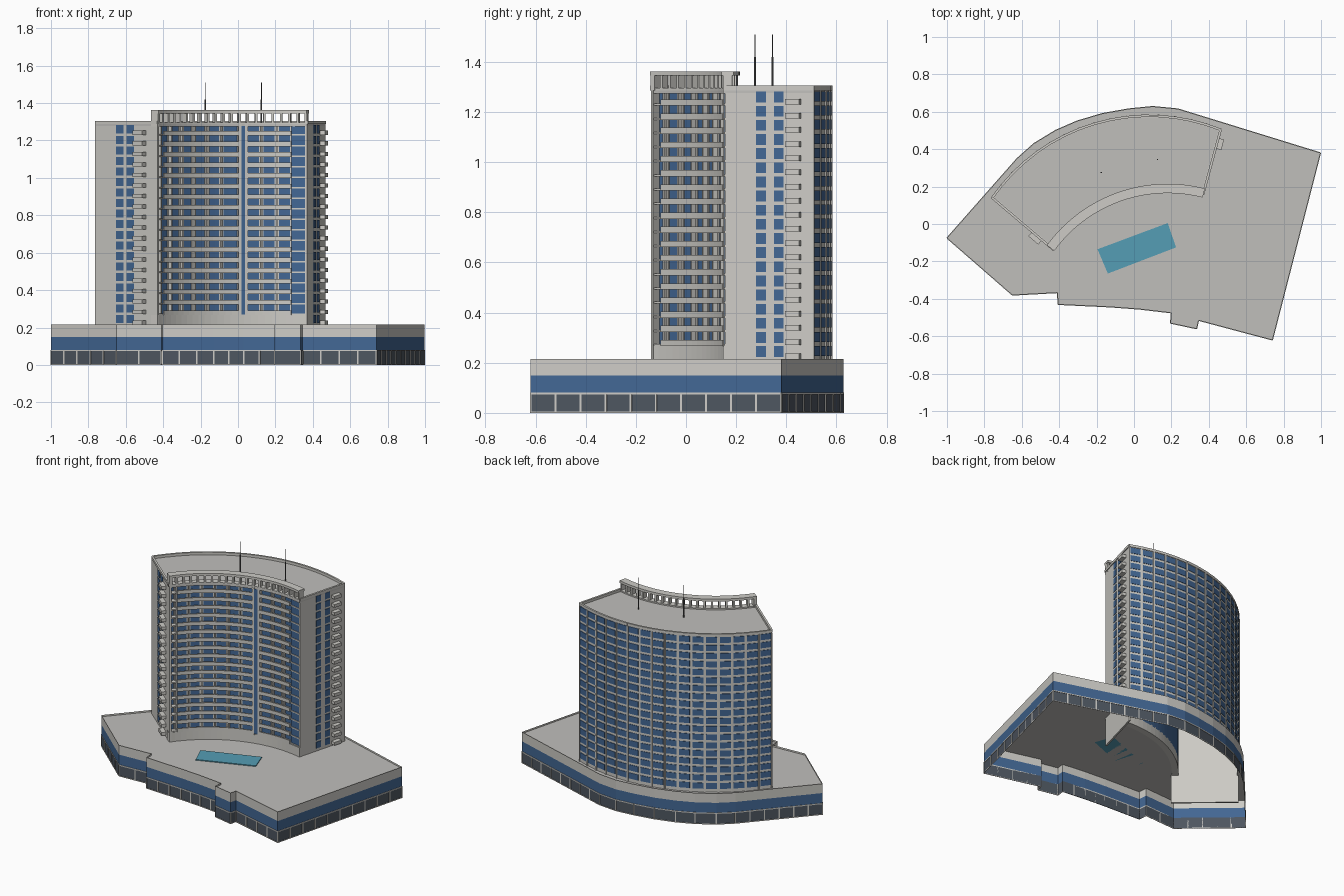
import bpy, bmesh, math
from mathutils import Vector

if "Cube" in bpy.data.objects:
    bpy.data.objects.remove(bpy.data.objects["Cube"])


def material(name, rgb):
    m = bpy.data.materials.new(name)
    m.diffuse_color = (*rgb, 1)
    m.use_nodes = True
    m.node_tree.nodes["Principled BSDF"].inputs["Base Color"].default_value = m.diffuse_color
    return m


CONCRETE = material("light_concrete", (0.61, 0.60, 0.565))
DECK = material("deck_grey", (0.53, 0.52, 0.50))
GLASS = material("blue_glass", (0.055, 0.135, 0.295))
SHOP = material("dark_shop_glass", (0.076, 0.093, 0.117))
WATER = material("pool_water", (0.09, 0.34, 0.46))
METAL = material("antenna_metal", (0.13, 0.13, 0.13))

Z0, ROOF, FLOORS = 0.215, 1.287, 19
PITCH = (ROOF - Z0) / FLOORS
levels = [Z0 + PITCH * i for i in range(FLOORS)]


def finish(bm, name, mats, recalc=True):
    if recalc:
        bmesh.ops.recalc_face_normals(bm, faces=bm.faces[:])
    me = bpy.data.meshes.new(name)
    bm.to_mesh(me)
    bm.free()
    for m in mats:
        me.materials.append(m)
    ob = bpy.data.objects.new(name, me)
    bpy.context.collection.objects.link(ob)
    return ob


def prism(bm, pts, z0, z1):
    lo = [bm.verts.new((x, y, z0)) for x, y in pts]
    hi = [bm.verts.new((x, y, z1)) for x, y in pts]
    n = len(pts)
    bm.faces.new(lo[::-1])
    bm.faces.new(hi)
    for i in range(n):
        j = (i + 1) % n
        bm.faces.new((lo[i], lo[j], hi[j], hi[i]))


def plate(bm, p, q, t0, t1, z0, z1, d1, d0=0.0):
    """Box along segment p-q, from offset d0 to d1 on its outward (right) side."""
    p, q = Vector(p), Vector(q)
    d = (q - p).normalized()
    n = Vector((d.y, -d.x))
    a, b = p.lerp(q, t0), p.lerp(q, t1)
    prism(bm, [a + n * d1, b + n * d1, b + n * d0, a + n * d0], z0, z1)


def arc(c, r, a0, a1, n):
    return [(c[0] + r * math.cos(math.radians(a0 + (a1 - a0) * i / n)),
             c[1] + r * math.sin(math.radians(a0 + (a1 - a0) * i / n))) for i in range(n + 1)]


FC = (0.18, -0.585)          # centre of the concave front


def ring(bm, r0, r1, a0, a1, z0, z1):
    n = max(1, round((a1 - a0) / 2.8))
    prism(bm, arc(FC, r1, a0, a1, n) + arc(FC, r0, a0, a1, n)[::-1], z0, z1)


# Outlines, counter-clockwise
A, C = (-0.76, 0.14), (0.465, 0.505)
D, E = (-0.43, -0.14), (0.37, 0.155)
back = arc((0.08, -0.44), 1.02, 67.8, 145.4, 16)
back[0], back[-1] = C, A
front = arc(FC, 0.757, 75.6, 143.9, 24)
footprint = back + front[::-1]
podium = [(-1, -.075), (-.65, -.38), (-.41, -.367), (-.405, -.43), (-.13, -.443), (.03, -.455),
          (.20, -.475), (.195, -.53), (.335, -.56), (.345, -.515), (.74, -.62), (.997, .38),
          (.235, .615), (.10, .628), (-.03, .615), (-.17, .59), (-.305, .55), (-.42, .50),
          (-.535, .43), (-.625, .35)]
pod_edges = list(zip(podium, podium[1:] + podium[:1]))

# Podium walls: bands coloured by height
bm = bmesh.new()
bands = [0, 0.08, 0.15, 0.215]
rings = [[bm.verts.new((x, y, z)) for x, y in podium] for z in bands]
for k in range(3):
    for i in range(len(podium)):
        j = (i + 1) % len(podium)
        f = bm.faces.new((rings[k][i], rings[k][j], rings[k + 1][j], rings[k + 1][i]))
        f.material_index = k
finish(bm, "podium_walls", [SHOP, GLASS, CONCRETE], False)

# Shopfront frames
bm = bmesh.new()
for p, q in pod_edges:
    L = (Vector(q) - Vector(p)).length
    n = max(1, round(L / 0.1))
    w = 0.004 / L
    for i in range(n + 1):
        t = i / n
        plate(bm, p, q, max(0, t - w), min(1, t + w), 0, 0.08, 0.003)
    plate(bm, p, q, 0, 1, 0, 0.005, 0.003)
    plate(bm, p, q, 0, 1, 0.074, 0.081, 0.003)
finish(bm, "shopfront_frames", [CONCRETE])

# Deck with the tower footprint left open
bm = bmesh.new()
edges = []
for loop in (podium, footprint):
    vs = [bm.verts.new((x, y, 0.203)) for x, y in loop]
    edges += [bm.edges.new((vs[i], vs[(i + 1) % len(vs)])) for i in range(len(vs))]
bmesh.ops.triangle_fill(bm, use_beauty=True, edges=edges, normal=(0, 0, 1))
for f in bm.faces:
    if f.normal.z < 0:
        f.normal_flip()
finish(bm, "podium_deck", [DECK], False)

# Pool
bm = bmesh.new()
prism(bm, [(.18, .005), (-.195, -.135), (-.14, -.265), (.225, -.125)], 0.203, 0.209)
finish(bm, "pool", [WATER])

# Tower shell: curved back wall and end walls that run down to the ground
bm = bmesh.new()
inner = arc((0.08, -0.44), 1.01, 67.8, 145.4, 16)
prism(bm, back + inner[::-1], 0.2, ROOF)
plate(bm, A, D, 0, 1, 0, ROOF, 0, -0.012)
plate(bm, E, C, 0, 1, 0, ROOF, 0, -0.012)
finish(bm, "tower_walls", [CONCRETE])

bm = bmesh.new()
prism(bm, footprint, ROOF - 0.01, ROOF)
finish(bm, "tower_roof", [DECK])

# Back and end windows
bays = list(zip(back, back[1:]))
bm = bmesh.new()
for z in levels:
    for p, q in bays:
        plate(bm, p, q, 0.10, 0.90, z + 0.012, z + 0.052, 0.003)
    for p, q, spans in ((A, D, ((.33, .45), (.5, .62))), (E, C, ((.36, .47), (.56, .67)))):
        for t0, t1 in spans:
            plate(bm, p, q, t0, t1, z + 0.008, z + 0.051, 0.003)
finish(bm, "back_and_end_windows", [GLASS])

# Back pilasters, parapet
bm = bmesh.new()
for p, q in bays:
    plate(bm, p, q, 0, 0.06, Z0 - 0.012, ROOF, 0.006)
    plate(bm, p, q, 0.94, 1, Z0 - 0.012, ROOF, 0.006)
finish(bm, "back_pilasters", [CONCRETE])

bm = bmesh.new()
for p, q in bays + [(A, D), (E, C)]:
    plate(bm, p, q, 0, 1, 1.287, 1.305, 0.005, -0.008)
finish(bm, "roof_parapet", [CONCRETE])

# Small end balconies
bm = bmesh.new()
for z in levels:
    plate(bm, A, D, 0.65, 0.81, z, z + 0.022, 0.03)
    plate(bm, E, C, 0.71, 0.87, z, z + 0.022, 0.03)
finish(bm, "end_balconies", [CONCRETE])

# Concave front: glass, base wall, slabs, balcony rails, piers
bm = bmesh.new()
ring(bm, 0.793, 0.80, 75.8, 143.5, 0.26, ROOF - 0.01)
ring(bm, 0.765, 0.793, 75.9, 82, 0.26, ROOF - 0.01)
ring(bm, 0.756, 0.760, 100.8, 102.4, 0.27, ROOF - 0.01)
finish(bm, "front_glass", [GLASS])

bm = bmesh.new()
ring(bm, 0.757, 0.80, 75.6, 143.9, 0.2, 0.267)
finish(bm, "front_base_wall", [CONCRETE])

bm = bmesh.new()
for z in levels[1:]:
    ring(bm, 0.760, 0.795, 75.9, 143.5, z - 0.005, z + 0.003)
    for a0, a1 in ((82, 99.7), (103.5, 140)):
        ring(bm, 0.752, 0.760, a0, a1, z - 0.005, z + 0.02)
finish(bm, "front_balconies", [CONCRETE])

bm = bmesh.new()
for a0, a1 in ((99.7, 100.8), (102.4, 103.5)):
    ring(bm, 0.756, 0.795, a0, a1, 0.26, ROOF)
ring(bm, 0.760, 0.795, 100.8, 102.4, 0.26, ROOF)
for a in (82, 88, 94, 110, 116, 122, 128, 134, 140):
    ring(bm, 0.768, 0.795, a - 0.3, a + 0.3, 0.26, ROOF)
    ring(bm, 0.788, 0.795, a - 0.9, a + 0.9, 0.26, ROOF)
finish(bm, "front_piers", [CONCRETE])

# Rooftop crown: curved beam on posts
bm = bmesh.new()
ring(bm, 0.75, 0.80, 75.6, 143.9, 1.345, 1.362)
posts = 20
for i in range(posts + 1):
    a = 76.1 + (143.4 - 76.1) * i / posts
    ring(bm, 0.757, 0.793, a - 0.45, a + 0.45, ROOF, 1.346)
ring(bm, 0.752, 0.80, 142.4, 143.9, ROOF, 1.346)
ring(bm, 0.757, 0.80, 75.6, 143.9, ROOF - 0.012, 1.296)
finish(bm, "roof_crown", [CONCRETE])

# Antennas: thick lower mast, thin upper rod
for k, (x, y) in enumerate(((-0.175, 0.275), (0.125, 0.345))):
    bm = bmesh.new()
    for r, z0, z1 in ((0.004, ROOF, 1.42), (0.002, 1.42, 1.51)):
        prism(bm, arc((x, y), r, 0, 300, 5), z0, z1)
    finish(bm, "antenna_%d" % (k + 1), [METAL])
